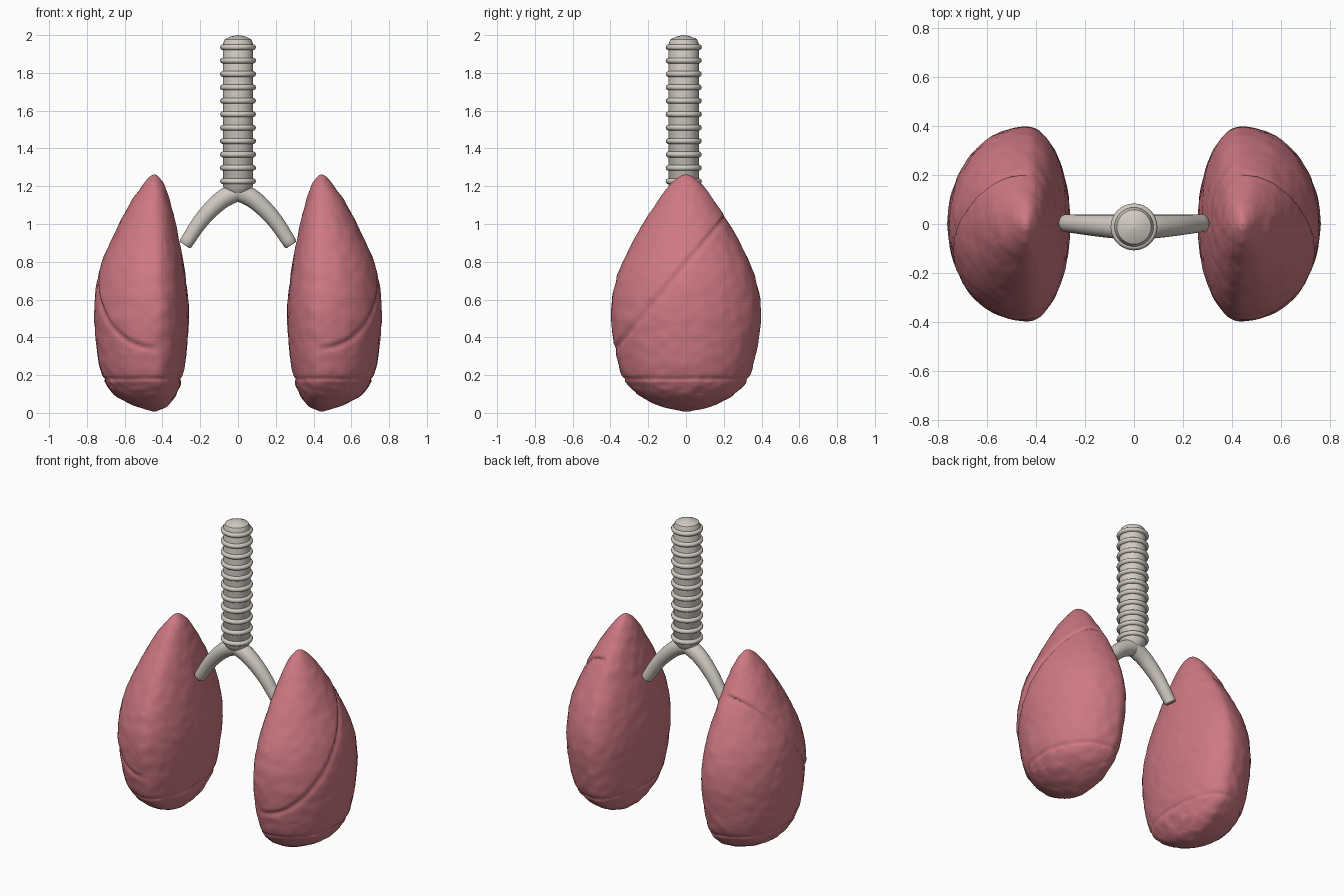
import bpy, bmesh, math
from mathutils import Vector, noise

if "Cube" in bpy.data.objects:
    bpy.data.objects.remove(bpy.data.objects["Cube"])


def material(name, rgb):
    m = bpy.data.materials.new(name)
    m.diffuse_color = (*rgb, 1)
    m.use_nodes = True
    m.node_tree.nodes["Principled BSDF"].inputs["Base Color"].default_value = m.diffuse_color
    return m


PINK = material("lung pink", (0.62, 0.19, 0.225))
BONE = material("cartilage grey", (0.64, 0.59, 0.54))


def finish(name, bm, mat, angle=40):
    bmesh.ops.recalc_face_normals(bm, faces=bm.faces)
    me = bpy.data.meshes.new(name)
    bm.to_mesh(me)
    bm.free()
    me.materials.append(mat)
    ob = bpy.data.objects.new(name, me)
    bpy.context.collection.objects.link(ob)
    bpy.ops.object.select_all(action='DESELECT')
    ob.select_set(True)
    bpy.context.view_layer.objects.active = ob
    bpy.ops.object.shade_smooth_by_angle(angle=math.radians(angle))
    return ob


def skin(bm, rings):
    """Bridge rings of points into a closed tube with end caps."""
    loops = [[bm.verts.new(p) for p in r] for r in rings]
    n = len(loops[0])
    for a, b in zip(loops, loops[1:]):
        for i in range(n):
            j = (i + 1) % n
            bm.faces.new((a[i], a[j], b[j], b[i]))
    bm.faces.new(loops[0])
    bm.faces.new(loops[-1])


def spline(pts, t):
    """Catmull-Rom value through the points, t from 0 to 1."""
    u = t * (len(pts) - 1)
    i = min(int(u), len(pts) - 2)
    f = u - i
    p1, p2 = Vector(pts[i]), Vector(pts[i + 1])
    p0 = Vector(pts[i - 1]) if i else 2 * p1 - p2
    p3 = Vector(pts[i + 2]) if i + 2 < len(pts) else 2 * p2 - p1
    return 0.5 * (2 * p1 + (p2 - p0) * f + (2 * p0 - 5 * p1 + 4 * p2 - p3) * f * f
                  + (3 * p1 - p0 - 3 * p2 + p3) * f ** 3)


def step(a, b, x):
    t = max(0, min(1, (x - a) / (b - a)))
    return t * t * (3 - 2 * t)


# Lung profile: height, inner half width, outer half width, half depth
LUNG = [(0.008, 0.01, 0.01, 0.02), (0.035, 0.065, 0.10, 0.135), (0.095, 0.112, 0.21, 0.25),
        (0.19, 0.147, 0.275, 0.335), (0.35, 0.172, 0.308, 0.377), (0.55, 0.181, 0.318, 0.397),
        (0.75, 0.16, 0.292, 0.355), (0.95, 0.123, 0.21, 0.258), (1.1, 0.088, 0.135, 0.165),
        (1.2, 0.055, 0.068, 0.093), (1.25, 0.022, 0.026, 0.036), (1.262, 0.004, 0.004, 0.006)]
CX, SEG, ROWS = 0.442, 128, 150


def lung_ring(t, side):
    z, inner, outer, depth = spline(LUNG, t)
    ring = []
    for k in range(SEG):
        a = 2 * math.pi * k / SEG
        c, s = math.cos(a), math.sin(a)
        x, y = (outer if c > 0 else inner) * c, depth * s
        # oblique fissure on the outer face: upper lobe lips over the lower one
        d = (z - 0.79 - 1.19 * y) / 1.55
        mask = step(-0.12, 0.15, c) * step(0.0, 0.12, z - 0.25)
        cut = -0.013 * math.exp(-(d / 0.012) ** 2)
        cut += 0.007 * math.exp(-max(d, 0) / 0.06) * step(-0.006, 0.01, d)
        # base crease and fine lumps, rougher underneath
        cut_base = -0.008 * math.exp(-((z - 0.18) / 0.009) ** 2)
        p = Vector((x, y, z))
        rough = 0.008 if z < 0.18 else 0.004
        lump = rough * noise.noise(p * 17) + 0.3 * rough * noise.noise(p * 38)
        r = math.hypot(x, y)
        f = 1 + (cut * mask + cut_base + lump) / max(r, 0.06)
        ring.append((side * (CX + x * f), y * f, z))
    return ring


for side, name in ((1, "right_lung"), (-1, "left_lung")):
    bm = bmesh.new()
    skin(bm, [lung_ring(i / ROWS, side) for i in range(ROWS + 1)])
    finish(name, bm, PINK, 60)

# Windpipe: lathed profile with a domed top and tapered foot
TY = -0.012
bm = bmesh.new()
PIPE = [(0.004, 1.125), (0.04, 1.15), (0.08, 1.2), (0.08, 1.955), (0.07, 1.978),
        (0.04, 1.992), (0.004, 2.0)]
skin(bm, [[(r * math.cos(math.tau * k / 32), TY + r * math.sin(math.tau * k / 32), z)
           for k in range(32)] for r, z in PIPE])
finish("windpipe", bm, BONE)

# Cartilage rings
for i in range(11):
    bpy.ops.mesh.primitive_torus_add(major_segments=40, minor_segments=10, major_radius=0.08,
                                     minor_radius=0.0155, location=(0, TY, 1.226 + 0.071 * i))
    ob = bpy.context.object
    ob.name = f"cartilage_ring_{i + 1}"
    ob.data.materials.append(BONE)
    bpy.ops.object.shade_smooth_by_angle(angle=math.radians(60))

# Bronchi: curved tapering tubes (x, y, z, radius)
BRONCHUS = [(0.0, TY, 1.175, 0.052), (0.09, -0.010, 1.125, 0.048),
            (0.19, -0.004, 1.025, 0.042), (0.278, 0.003, 0.895, 0.036)]
for side, name in ((1, "right_bronchus"), (-1, "left_bronchus")):
    rings = []
    for i in range(19):
        t = i / 18
        x, y, z, r = spline(BRONCHUS, t)
        q = spline(BRONCHUS, min(1, t + 0.01)) - spline(BRONCHUS, max(0, t - 0.01))
        tan = q.to_3d().normalized()
        v = Vector((0, 1, 0))
        u = v.cross(tan).normalized()
        rings.append([Vector((x, y, z)) + r * (u * math.cos(math.tau * k / 24)
                                              + v * math.sin(math.tau * k / 24)) for k in range(24)])
    # rounded rim at the open end
    c = sum(rings[-1], Vector()) / 24
    rings.append([c + (p - c) * 0.8 + tan * 0.008 for p in rings[-1]])
    bm = bmesh.new()
    skin(bm, [[(side * p.x, p.y, p.z) for p in r] for r in rings])
    finish(name, bm, BONE)
